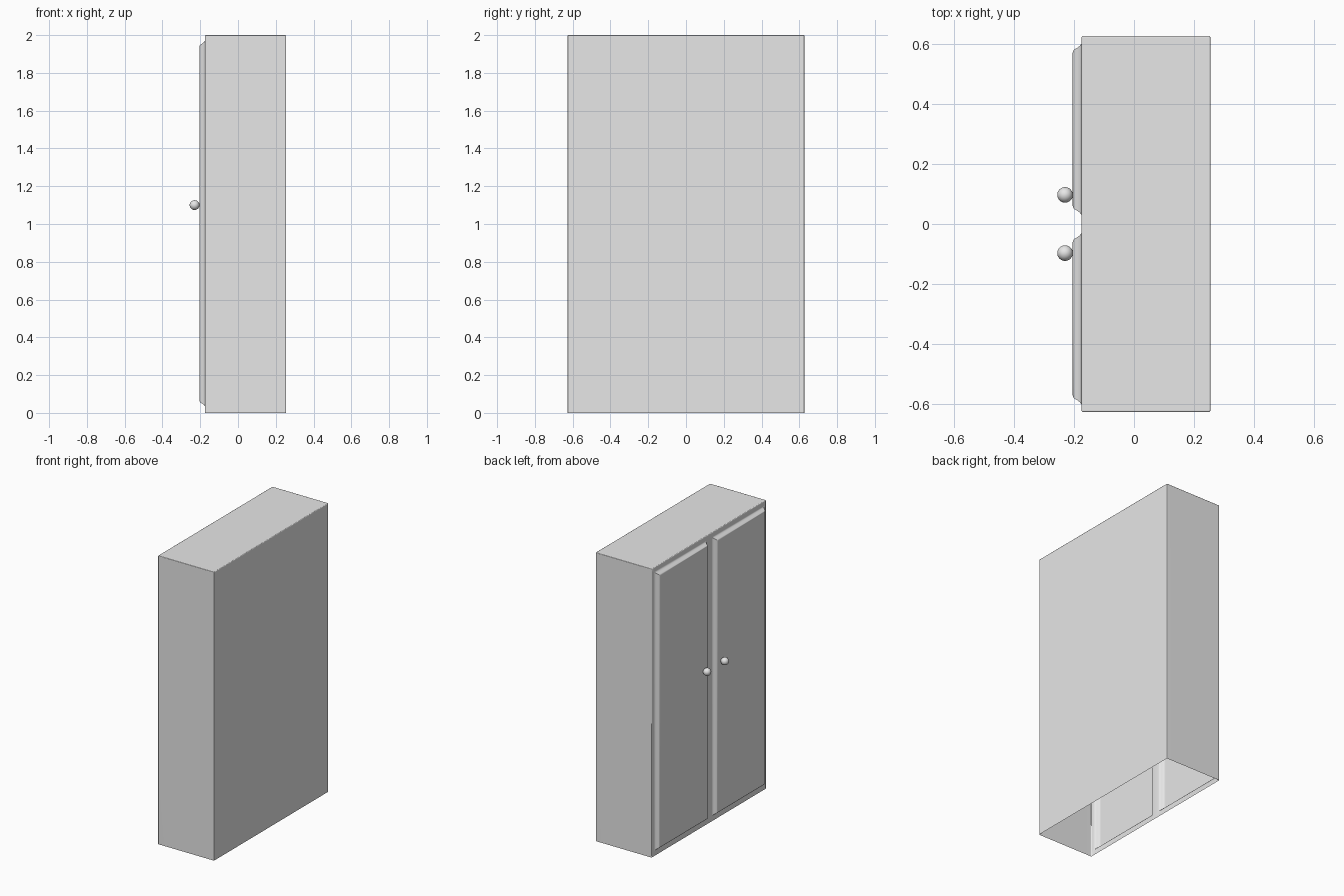
import bpy, bmesh, math
from mathutils import Vector

if "Cube" in bpy.data.objects:
    bpy.data.objects.remove(bpy.data.objects["Cube"], do_unlink=True)

grey = bpy.data.materials.new("light_grey")
grey.use_nodes = True
grey.diffuse_color = (0.8, 0.8, 0.8, 1)
grey.node_tree.nodes["Principled BSDF"].inputs["Base Color"].default_value = (0.8, 0.8, 0.8, 1)

X_DOORS, X_BACK, HALF_WIDTH, HEIGHT = -0.175, 0.255, 0.627, 2.0


def door_side(bm):
    return [f for f in bm.faces
            if f.normal.x < -0.99 and abs(f.calc_center_median().x - X_DOORS) < 0.001]


# Cabinet carcass: box with softened edges and an open underside
bm = bmesh.new()
bmesh.ops.create_cube(bm, size=1)
for v in bm.verts:
    v.co = (X_BACK if v.co.x > 0 else X_DOORS,
            math.copysign(HALF_WIDTH, v.co.y),
            HEIGHT if v.co.z > 0 else 0)
soft = [e for e in bm.edges if max(v.co.z for v in e.verts) > 1]
bmesh.ops.bevel(bm, geom=soft, offset=0.005, segments=2, profile=0.5, affect='EDGES')
bm.normal_update()
bmesh.ops.delete(bm, geom=[f for f in bm.faces if f.normal.z < -0.9], context='FACES_ONLY')

# Cut the door outlines into the door side
cuts = [((0, y, 0), (0, 1, 0)) for y in (-0.602, -0.03, 0.03, 0.602)]
cuts += [((0, 0, z), (0, 0, 1)) for z in (0.035, 1.97)]
for point, normal in cuts:
    faces = door_side(bm)
    geom = set(faces)
    for f in faces:
        geom.update(f.edges)
        geom.update(f.verts)
    bmesh.ops.bisect_plane(bm, geom=list(geom), plane_co=Vector(point), plane_no=Vector(normal))
    bm.normal_update()

# Raise both doors outward with a moulded edge
doors = [f for f in door_side(bm)
         if 0.2 < abs(f.calc_center_median().y) < 0.45
         and 0.5 < f.calc_center_median().z < 1.5]
for inset, rise in ((0.008, 0.006), (0.006, 0.008), (0.006, 0.010), (0.005, 0.004), (0.008, 0.002)):
    bmesh.ops.inset_individual(bm, faces=doors, thickness=inset, depth=rise, use_even_offset=True)
    bm.normal_update()

mesh = bpy.data.meshes.new("cabinet_with_doors")
bm.to_mesh(mesh)
bm.free()
cabinet = bpy.data.objects.new("cabinet_with_doors", mesh)
bpy.context.collection.objects.link(cabinet)
mesh.materials.append(grey)
bpy.ops.object.select_all(action='DESELECT')
cabinet.select_set(True)
bpy.context.view_layer.objects.active = cabinet
bpy.ops.object.shade_smooth_by_angle(angle=math.radians(50))
weighted = cabinet.modifiers.new("even_shading", 'WEIGHTED_NORMAL')
weighted.keep_sharp = True

# Round door knobs
for side, name in ((1, "left_knob"), (-1, "right_knob")):
    bpy.ops.mesh.primitive_uv_sphere_add(segments=32, ring_count=16, radius=0.026,
                                         location=(-0.23, side * 0.097, 1.1))
    knob = bpy.context.object
    knob.name = name
    knob.data.materials.append(grey)
    bpy.ops.object.shade_smooth()
